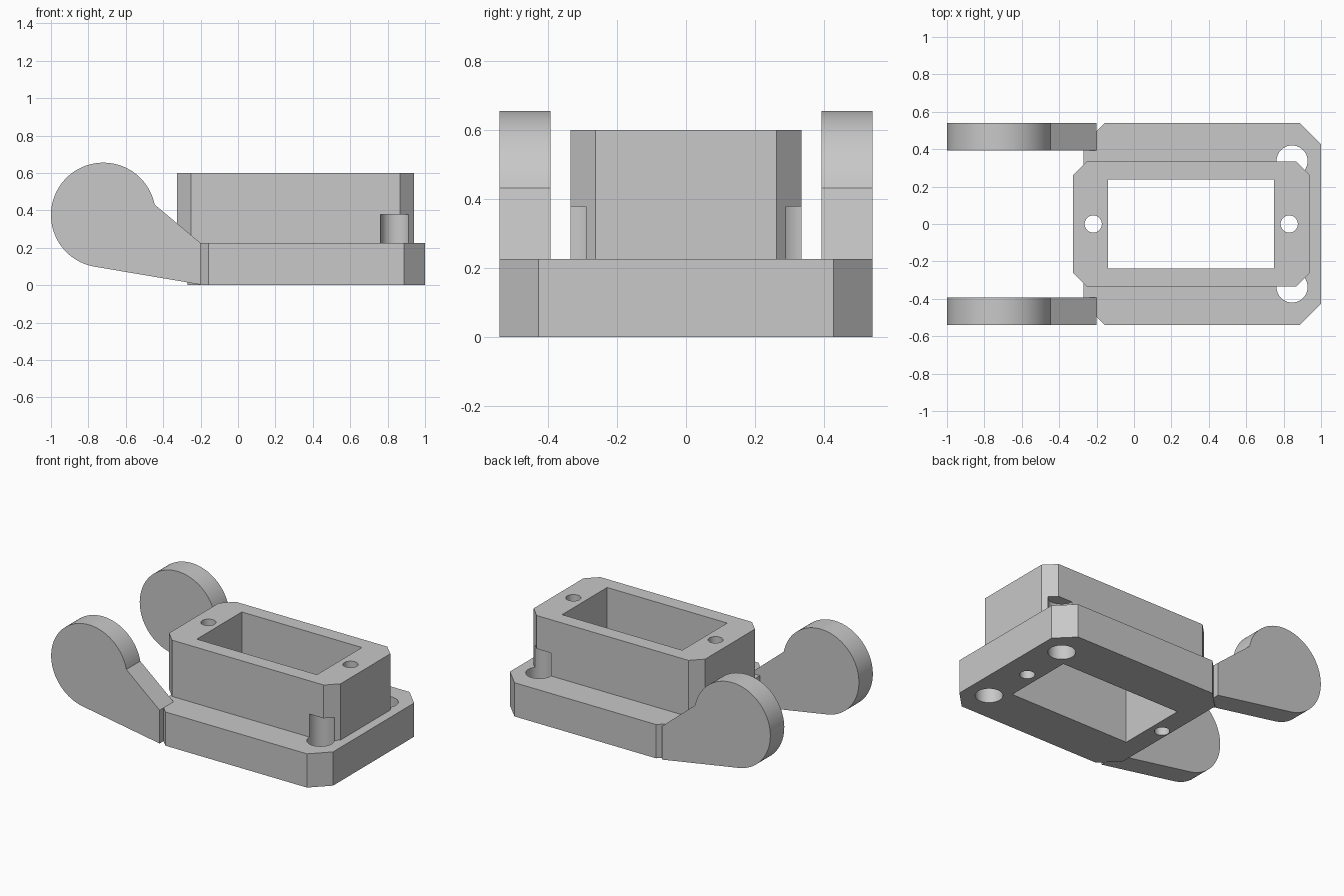
import bpy, bmesh, math
from mathutils import Matrix

if "Cube" in bpy.data.objects:
    bpy.data.objects.remove(bpy.data.objects["Cube"])

grey = bpy.data.materials.new("plain_grey")
grey.use_nodes = True
colour = (0.58, 0.58, 0.58, 1)
grey.diffuse_color = colour
grey.node_tree.nodes["Principled BSDF"].inputs["Base Color"].default_value = colour


def prism(name, outline, low, high, upright=False):
    """Extrude an outline along z, or along y when upright (outline in x, z)."""
    bm = bmesh.new()
    face = bm.faces.new([bm.verts.new((a, b, low)) for a, b in outline])
    new = bmesh.ops.extrude_face_region(bm, geom=[face])["geom"]
    bmesh.ops.translate(bm, vec=(0, 0, high - low),
                        verts=[v for v in new if isinstance(v, bmesh.types.BMVert)])
    if upright:
        bm.transform(Matrix(((1, 0, 0, 0), (0, 0, 1, 0), (0, 1, 0, 0), (0, 0, 0, 1))))
    bmesh.ops.recalc_face_normals(bm, faces=bm.faces)
    mesh = bpy.data.meshes.new(name)
    bm.to_mesh(mesh)
    bm.free()
    mesh.materials.append(grey)
    obj = bpy.data.objects.new(name, mesh)
    bpy.context.collection.objects.link(obj)
    return obj


def chamfered(x0, x1, y, c):
    return [(x0 + c, -y), (x1 - c, -y), (x1, c - y), (x1, y - c),
            (x1 - c, y), (x0 + c, y), (x0, y - c), (x0, c - y)]


def arc(x, y, r, start=0, end=360, steps=64):
    count = steps if end - start == 360 else steps + 1
    angles = [math.radians(start + (end - start) * i / steps) for i in range(count)]
    return [(x + r * math.cos(a), y + r * math.sin(a)) for a in angles]


def combine(target, tool, operation):
    """Apply a boolean and drop the tool."""
    mod = target.modifiers.new(operation.lower(), 'BOOLEAN')
    mod.operation, mod.object, mod.solver = operation, tool, 'EXACT'
    bpy.ops.object.select_all(action='DESELECT')
    bpy.context.view_layer.objects.active = target
    target.select_set(True)
    bpy.ops.object.modifier_apply(modifier=mod.name)
    bpy.data.objects.remove(tool)


def smooth(obj):
    bpy.ops.object.select_all(action='DESELECT')
    bpy.context.view_layer.objects.active = obj
    obj.select_set(True)
    bpy.ops.object.shade_smooth_by_angle(angle=math.radians(25))


# Housing: wide base flange with a narrower box on top
BASE_TOP, TOP = 0.225, 0.6
housing = prism("housing", chamfered(-0.27, 1, 0.54, 0.113), 0, BASE_TOP)
box = prism("box", chamfered(-0.325, 0.94, 0.335, 0.073), BASE_TOP, TOP)
combine(housing, box, 'UNION')

# Rectangular opening through the middle
opening = [(-0.138, -0.237), (0.748, -0.237), (0.748, 0.237), (-0.138, 0.237)]
combine(housing, prism("opening", opening, -0.1, TOP + 0.1), 'DIFFERENCE')

# Narrow screw holes along the centre line
for x in (-0.218, 0.83):
    combine(housing, prism("screw_hole", arc(x, 0, 0.046), -0.1, TOP + 0.1), 'DIFFERENCE')

# Bolt holes in the flange, with head clearance cut into the box corners
for side in (-1, 1):
    bolt = prism("bolt_hole", arc(0.845, side * 0.337, 0.083), -0.1, 0.378)
    combine(housing, bolt, 'DIFFERENCE')
smooth(housing)

# Hinge arms: round eye with a tapering tail; the back eye has a wider bore
eye_x, eye_z, eye_r = -0.72, 0.375, 0.28
profile = arc(eye_x, eye_z, eye_r, 11.5, 260) + [(-0.2, 0.003), (-0.2, BASE_TOP)]
for name, y0, y1, bore in (("front_arm", -0.54, -0.393, 0.098),
                           ("back_arm", 0.393, 0.54, 0.145)):
    arm = prism(name, profile, y0, y1, upright=True)
    hole = prism("eye_hole", arc(eye_x, eye_z, bore), y0 - 0.1, y1 + 0.1, upright=True)
    combine(arm, hole, 'DIFFERENCE')
    smooth(arm)
